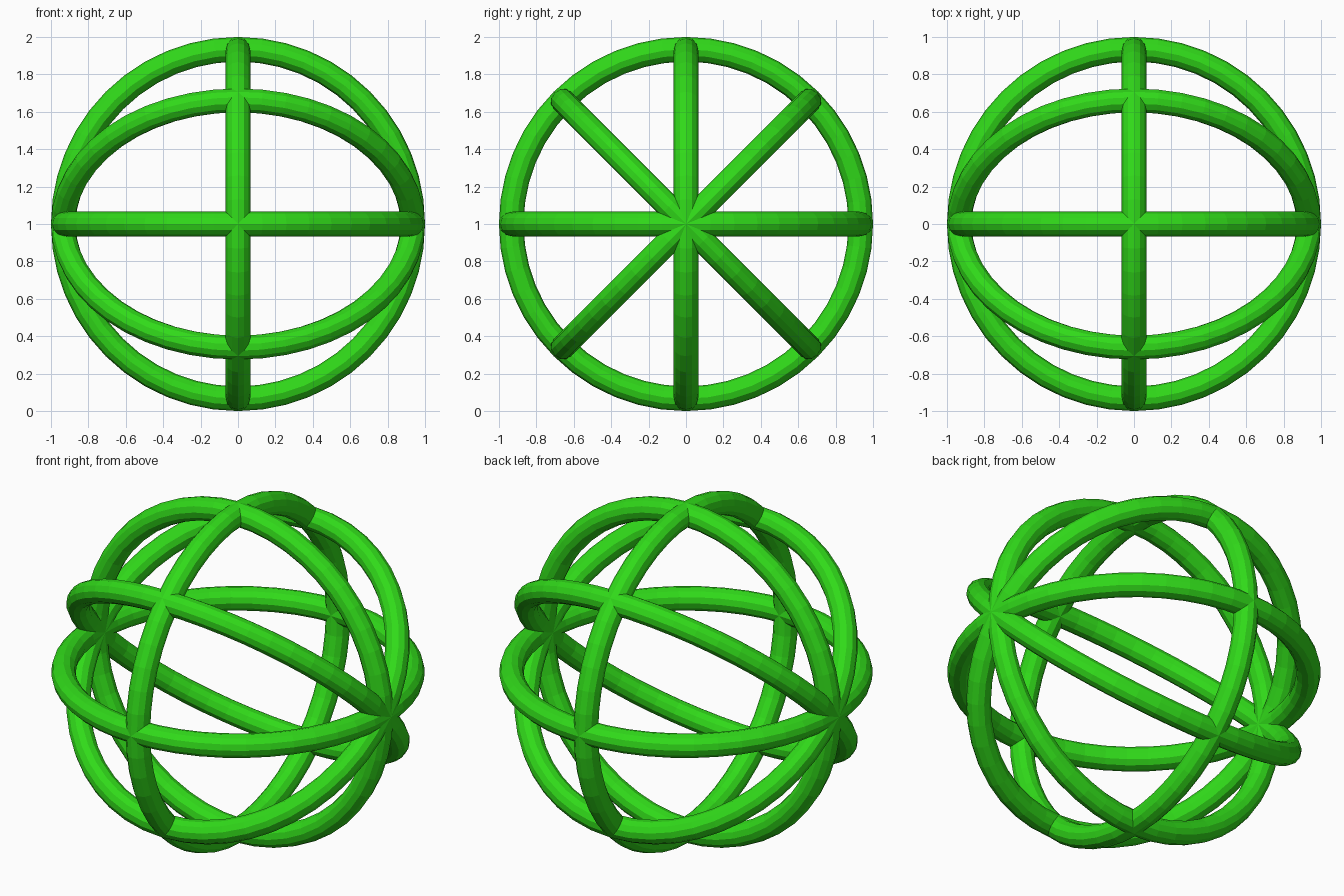
import bpy
from math import radians

if "Cube" in bpy.data.objects:
    bpy.data.objects.remove(bpy.data.objects["Cube"])

TUBE = 0.066          # tube radius
MAJOR = 1.0 - TUBE    # ring centreline radius

green = bpy.data.materials.new("green")
green.diffuse_color = (0.03, 0.70, 0.01, 1.0)
green.use_nodes = True
green.node_tree.nodes["Principled BSDF"].inputs["Base Color"].default_value = green.diffuse_color


def ring(name, rotation):
    bpy.ops.mesh.primitive_torus_add(
        major_radius=MAJOR, minor_radius=TUBE,
        major_segments=48, minor_segments=12,
        location=(0, 0, 1), rotation=rotation)
    obj = bpy.context.object
    obj.name = name
    obj.data.materials.append(green)


# Four rings sharing the x axis, fanned in 45 degree steps
for i in range(4):
    ring(f"meridian_ring_{i + 1}", (radians(45 * i), 0, 0))

# Cross ring around the x axis
ring("cross_ring", (0, radians(90), 0))
